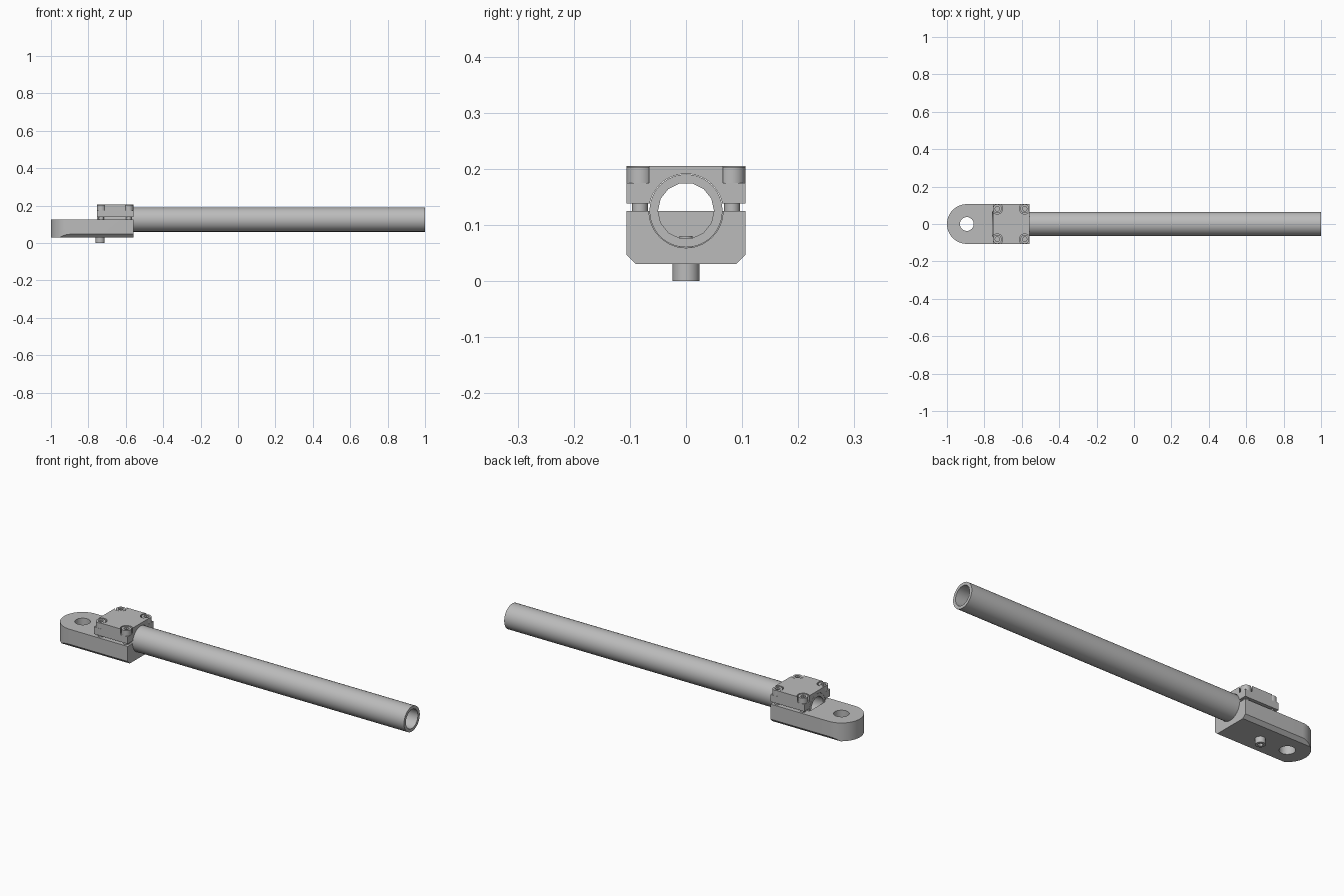
import bpy
import math
from mathutils import Matrix

old = bpy.data.objects.get("Cube")
if old:
    bpy.data.objects.remove(old, do_unlink=True)

steel = bpy.data.materials.new("light grey metal")
steel.use_nodes = True
colour = (0.5, 0.5, 0.5, 1)
steel.diffuse_color = colour
steel.node_tree.nodes["Principled BSDF"].inputs["Base Color"].default_value = colour

AXIS_Z = 0.125      # tube axis height
TUBE_R = 0.065
CLAMP = (-0.755, -0.56)
HALF = 0.106        # half width of the clamp
EYE_X = HALF - 1


def prism(name, outline, low, high, axis="Z"):
    """Extrude a closed outline along z, or an outline in (y, z) along x."""
    def place(a, b, h):
        return (a, b, h) if axis == "Z" else (h, a, b)
    n = len(outline)
    verts = [place(a, b, h) for h in (low, high) for a, b in outline]
    faces = [tuple(reversed(range(n))), tuple(range(n, 2 * n))]
    faces += [(i, (i + 1) % n, n + (i + 1) % n, n + i) for i in range(n)]
    mesh = bpy.data.meshes.new(name)
    mesh.from_pydata(verts, [], faces)
    mesh.materials.append(steel)
    obj = bpy.data.objects.new(name, mesh)
    bpy.context.collection.objects.link(obj)
    return obj


def arc(cx, cy, r, n, start=0.0, sweep=2 * math.pi, closed=True):
    steps = n if closed else n - 1
    return [(cx + r * math.cos(start + sweep * i / steps),
             cy + r * math.sin(start + sweep * i / steps)) for i in range(n)]


def box(name, x0, x1, y0, y1, z0, z1):
    return prism(name, [(x0, y0), (x1, y0), (x1, y1), (x0, y1)], z0, z1)


def activate(obj):
    bpy.ops.object.select_all(action="DESELECT")
    obj.select_set(True)
    bpy.context.view_layer.objects.active = obj


def boolean(obj, cutter, operation="DIFFERENCE"):
    cutter.hide_render = True
    mod = obj.modifiers.new("cut", "BOOLEAN")
    mod.object, mod.operation, mod.solver = cutter, operation, "EXACT"
    activate(obj)
    bpy.ops.object.modifier_apply(modifier=mod.name)
    bpy.data.objects.remove(cutter, do_unlink=True)


def finish(obj):
    activate(obj)
    bpy.ops.object.shade_smooth_by_angle(angle=math.radians(32))


def bore(radius, sides, low, high):
    return prism("bore_cutter", arc(0, AXIS_Z, radius, sides), low, high, "X")


# Hollow tube
tube = bore(TUBE_R, 48, CLAMP[0], 1)
tube.name = "tube"
boolean(tube, bore(0.05, 14, -0.9, 1.1))
finish(tube)

# Base block: chamfered bar trimmed to a rounded end
c = 0.017
section = [(-HALF, 0.125), (-HALF, 0.03 + c), (-HALF + c, 0.03),
           (HALF - c, 0.03), (HALF, 0.03 + c), (HALF, 0.125)]
base = prism("clamp_base", section, -1.05, CLAMP[1], "X")
rounded = arc(EYE_X, 0, HALF, 33, math.pi / 2, math.pi, False)
rounded += [(-0.4, -HALF), (-0.4, HALF)]
boolean(base, prism("outline_cutter", rounded, -0.1, 0.3), "INTERSECT")
boolean(base, bore(TUBE_R + 0.001, 48, CLAMP[0] - 0.001, -0.4))
boolean(base, prism("eye_cutter", arc(EYE_X, 0, 0.037, 32), -0.1, 0.3))
finish(base)

# Clamp cap with a tube groove and open corner pockets
cap = box("clamp_cap", *CLAMP, -HALF, HALF, 0.138, 0.205)
boolean(cap, bore(TUBE_R + 0.001, 48, -0.9, -0.4))
inset = 0.024
corners = [(x, s * (HALF - inset), sx, s)
           for x, sx in ((CLAMP[0] + inset, -1), (CLAMP[1] - inset, 1))
           for s in (-1, 1)]
for x, y, sx, sy in corners:
    boolean(cap, prism("pocket_cutter", arc(x, y, 0.029, 32), 0.175, 0.25))
    xs, ys = sorted((x, x + sx * 0.05)), sorted((y, y + sy * 0.05))
    boolean(cap, box("corner_cutter", *xs, *ys, 0.175, 0.25))
finish(cap)


def socket_bolt(name, x, y, head_z, head_h, shaft_len, shaft_r):
    """Socket head bolt pointing down, with its head resting at head_z."""
    head = prism(name, arc(x, y, inset, 24), head_z, head_z + head_h)
    boolean(head, prism("hex_cutter", arc(x, y, 0.013, 6),
                        head_z + head_h * 0.4, head_z + head_h + 0.1))
    shaft = prism("shaft", arc(x, y, shaft_r, 20),
                  head_z - shaft_len, head_z + 0.005)
    boolean(head, shaft, "UNION")
    finish(head)
    return head


# Four cap bolts
for x, y, sx, sy in corners:
    name = ("rear" if sy > 0 else "front") + ("_left" if sx > 0 else "_right")
    socket_bolt(name + "_cap_bolt", x, y, 0.175, 0.028, 0.07, 0.014)

# Locking bolt, upside down, under the base
lock = socket_bolt("locking_bolt", -0.737, 0, -0.03, 0.03, 0.05, 0.012)
lock.data.transform(Matrix.Rotation(math.pi, 4, "X"))
finish(lock)
